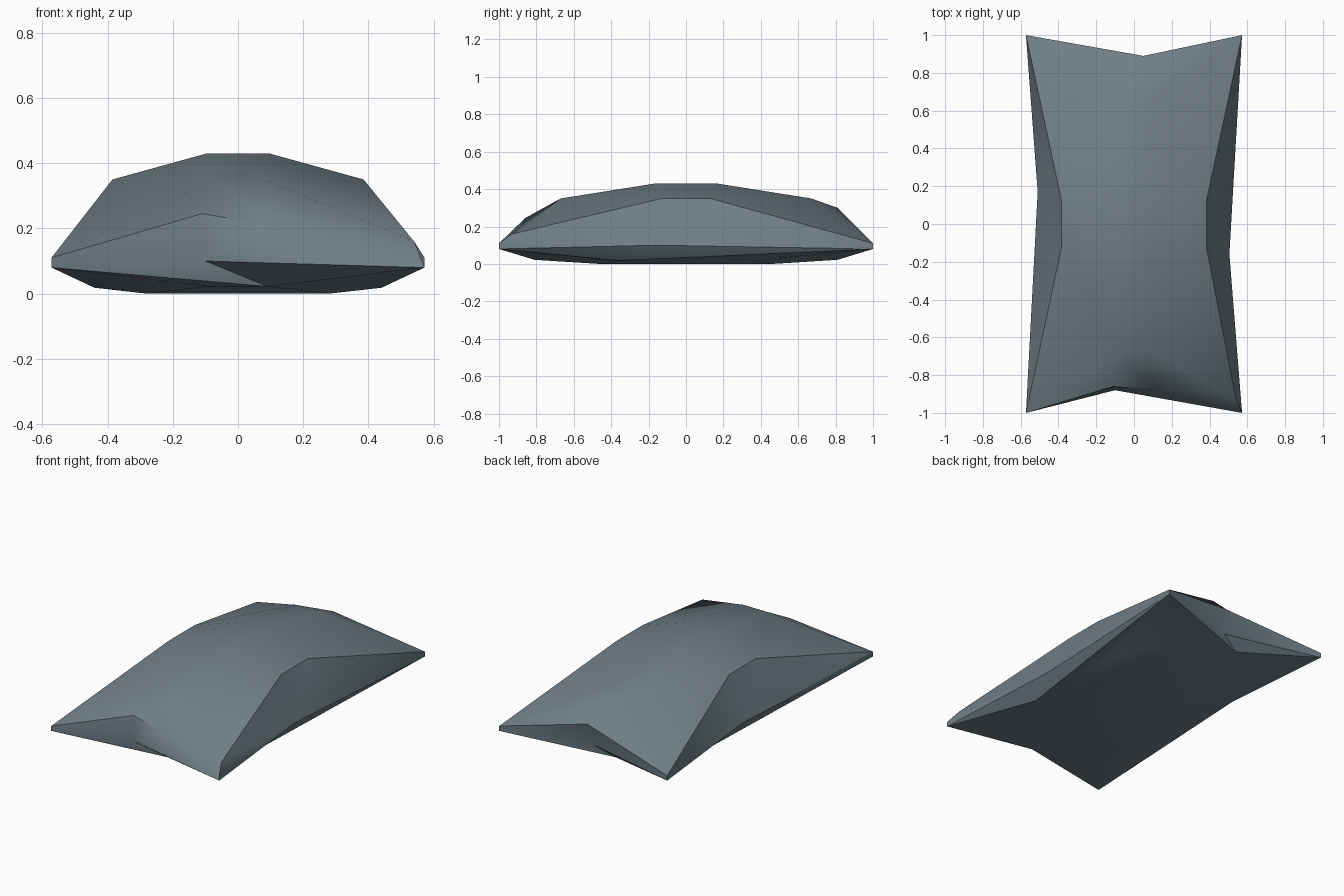
import bpy
import bmesh

old = bpy.data.objects.get("Cube")
if old:
    bpy.data.objects.remove(old, do_unlink=True)

fabric = bpy.data.materials.new("slate_blue_fabric")
fabric.use_nodes = True
slate = (0.16, 0.21, 0.235, 1)
fabric.diffuse_color = slate
shader = fabric.node_tree.nodes["Principled BSDF"]
shader.inputs["Base Color"].default_value = slate
shader.inputs["Roughness"].default_value = 0.9

bm = bmesh.new()
points = {}


def add_point(name, x, y, z):
    points[name] = bm.verts.new((x, y, z))


def add_face(names):
    bm.faces.new([points[n] for n in names.split()])


# Rings mirrored to the four quarters (r = -x, l = +x, f = front, b = back)
QUARTERS = [("rf", -1, -1), ("lf", 1, -1), ("rb", -1, 1), ("lb", 1, 1)]
RINGS = {
    "crown": (0.095, 0.165, 0.43),
    "side": (0.385, 0.13, 0.35),
    "end": (0.08, 0.67, 0.35),
    "rim": (0.572, 1, 0.11),
    "seam": (0.572, 1, 0.08),
    "underside": (0.44, 0.36, 0.018),
    "underend": (0.09, 0.81, 0.022),
    "base": (0.28, 0.46, 0),
}
for ring, (x, y, z) in RINGS.items():
    for q, sx, sy in QUARTERS:
        add_point(ring + "_" + q, sx * x, sy * y, z)

# Uneven folds along the edges
add_point("fold_f", -0.11, -0.86, 0.245)
add_point("crease_f", 0.10, -0.88, 0.21)
add_point("tuck_f", -0.10, -0.88, 0.10)
add_point("pinch_lf", 0.54, -0.93, 0.16)
add_point("fold_b", 0.05, 0.89, 0.22)
add_point("crease_b", 0.08, 0.81, 0.30)
add_point("tuck_b", 0.03, 0.85, 0.08)
add_point("waist_l", 0.505, -0.16, 0.10)
add_point("waist_r", -0.51, 0.17, 0.105)

# Top and bottom quarter panels
for q, sx, sy in QUARTERS:
    for panel in ("crown side end", "side rim end",
                  "underside base underend", "seam underside underend"):
        if q == "lf" and panel == "side rim end":
            panel = "side pinch end"
        add_face(" ".join(p + "_" + q for p in panel.split()))

# Panels bridging left-right and front-back
add_face("crown_rf crown_lf crown_lb crown_rb")
add_face("base_rf base_lf base_lb base_rb")
for s in "fb":
    add_face(f"crown_r{s} crown_l{s} end_l{s} end_r{s}")
    add_face(f"base_r{s} base_l{s} underend_l{s} underend_r{s}")
for s in "rl":
    add_face(f"crown_{s}f crown_{s}b side_{s}b side_{s}f")
    add_face(f"base_{s}f base_{s}b underside_{s}b underside_{s}f")

# Front end
for f in ("end_rf rim_rf fold_f", "end_rf fold_f crease_f",
          "end_rf crease_f end_lf", "end_lf crease_f pinch_lf",
          "rim_rf seam_rf tuck_f", "rim_rf tuck_f fold_f",
          "fold_f tuck_f crease_f", "crease_f tuck_f seam_lf",
          "crease_f seam_lf pinch_lf", "pinch_lf seam_lf rim_lf",
          "seam_rf underend_rf underend_lf", "seam_rf underend_lf tuck_f",
          "tuck_f underend_lf seam_lf"):
    add_face(f)

# Back end
for f in ("end_rb rim_rb fold_b", "end_rb fold_b crease_b",
          "end_rb crease_b end_lb", "end_lb crease_b rim_lb",
          "crease_b fold_b rim_lb", "rim_rb seam_rb tuck_b",
          "rim_rb tuck_b fold_b", "fold_b tuck_b rim_lb",
          "tuck_b seam_lb rim_lb", "seam_lb underend_lb underend_rb",
          "seam_lb underend_rb tuck_b", "tuck_b underend_rb seam_rb"):
    add_face(f)

# Long sides: the waist sits nearer end n, the other end is o
for s, n, o in (("l", "f", "b"), ("r", "b", "f")):
    w = "waist_" + s
    add_face(f"side_{s}{n} side_{s}{o} {w}")
    add_face(f"side_{s}{o} rim_{s}{o} {w}")
    add_face(f"rim_{s}{o} seam_{s}{o} {w}")
    add_face(f"rim_{s}{n} seam_{s}{n} {w}")
    add_face(f"{w} underside_{s}{n} seam_{s}{n}")
    add_face(f"{w} underside_{s}{n} seam_{s}{o}")
    add_face(f"seam_{s}{o} underside_{s}{n} underside_{s}{o}")
add_face("side_lf pinch_lf waist_l")
add_face("pinch_lf rim_lf waist_l")
add_face("side_rb rim_rb waist_r")

bmesh.ops.recalc_face_normals(bm, faces=bm.faces)
mesh = bpy.data.meshes.new("cushion")
bm.to_mesh(mesh)
bm.free()
mesh.materials.append(fabric)
cushion = bpy.data.objects.new("cushion", mesh)
bpy.context.collection.objects.link(cushion)

# Soft shading with crisp seams
bpy.ops.object.select_all(action="DESELECT")
cushion.select_set(True)
bpy.context.view_layer.objects.active = cushion
bpy.ops.object.shade_smooth_by_angle(angle=0.52)
